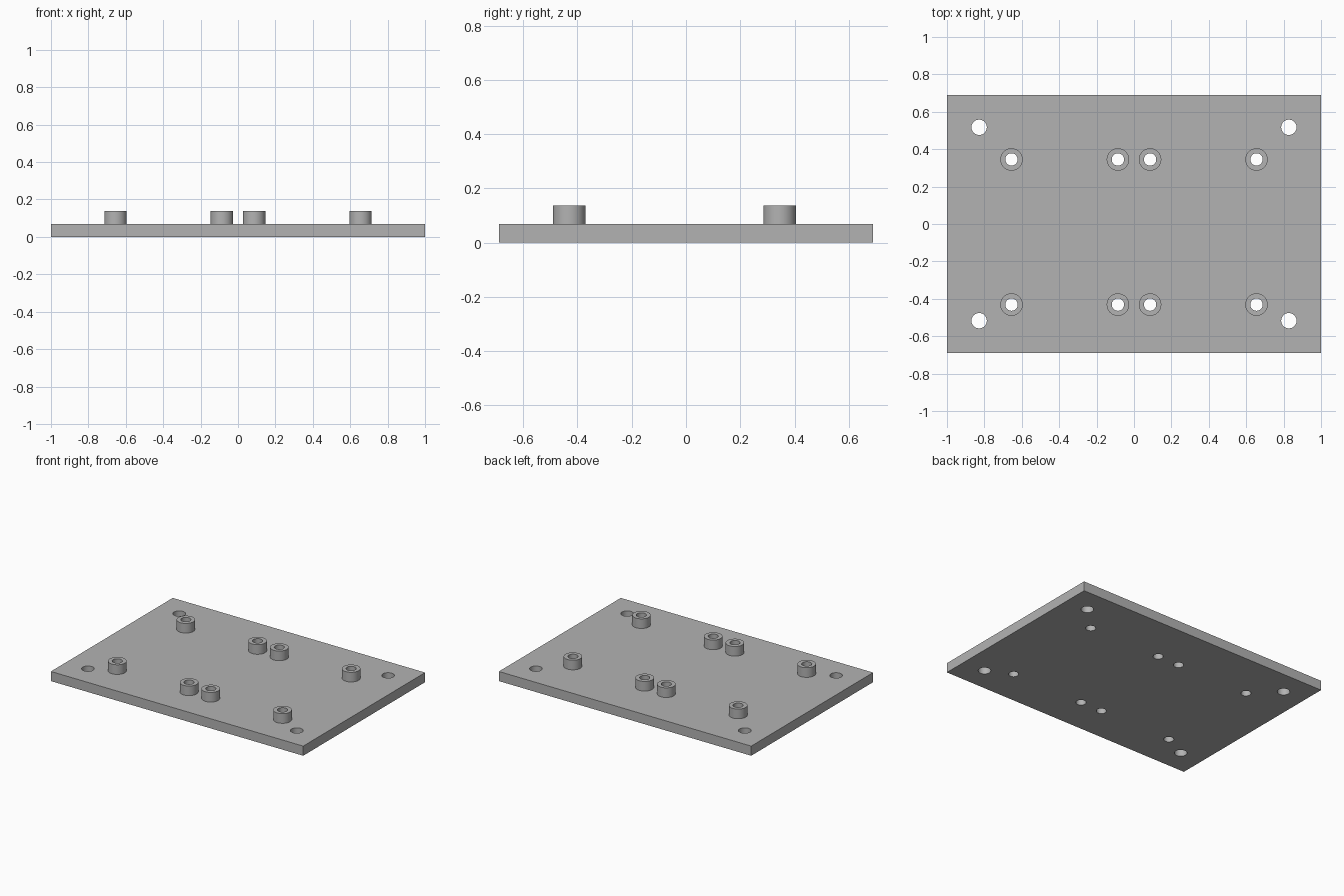
import bpy

cube = bpy.data.objects.get("Cube")
if cube:
    bpy.data.objects.remove(cube, do_unlink=True)

HALF_DEPTH = 0.69
THICK = 0.069
TOP = 0.138
SEGMENTS = 48

grey = bpy.data.materials.new("plain grey")
grey.use_nodes = True
grey.diffuse_color = (0.45, 0.45, 0.45, 1)
grey.node_tree.nodes["Principled BSDF"].inputs["Base Color"].default_value = grey.diffuse_color


def cylinder(name, x, y, radius, bottom, top):
    bpy.ops.mesh.primitive_cylinder_add(
        vertices=SEGMENTS, radius=radius, depth=top - bottom,
        location=(x, y, (bottom + top) / 2))
    obj = bpy.context.object
    obj.name = name
    obj.data.materials.append(grey)
    return obj


def combine(target, tool, operation):
    """Apply a boolean to the target and discard the tool."""
    tool.hide_render = True
    bpy.context.view_layer.objects.active = target
    mod = target.modifiers.new(operation.lower(), "BOOLEAN")
    mod.operation = operation
    mod.solver = "EXACT"
    mod.object = tool
    bpy.ops.object.modifier_apply(modifier=mod.name)
    bpy.data.objects.remove(tool, do_unlink=True)


# Flat base plate
bpy.ops.mesh.primitive_cube_add(size=1, location=(0, 0, THICK / 2))
plate = bpy.context.object
plate.name = "mounting_plate"
plate.scale = (2, 2 * HALF_DEPTH, THICK)
bpy.ops.object.transform_apply(location=True, rotation=False, scale=True)
plate.data.materials.append(grey)

# Two sets of four standoffs, fused to the plate and bored right through
for x in (-0.655, -0.086, 0.086, 0.655):
    for y in (0.345, -0.431):
        combine(plate, cylinder("standoff", x, y, 0.06, THICK / 2, TOP), "UNION")
        combine(plate, cylinder("bore", x, y, 0.033, -0.1, 0.3), "DIFFERENCE")

# Corner screw holes
for x in (-0.828, 0.828):
    for y in (-0.517, 0.517):
        combine(plate, cylinder("screw_hole", x, y, 0.041, -0.1, 0.3), "DIFFERENCE")

# Smooth round walls with crisp rims
bpy.ops.object.select_all(action="DESELECT")
plate.select_set(True)
bpy.context.view_layer.objects.active = plate
bpy.ops.object.shade_smooth_by_angle(angle=0.52)
